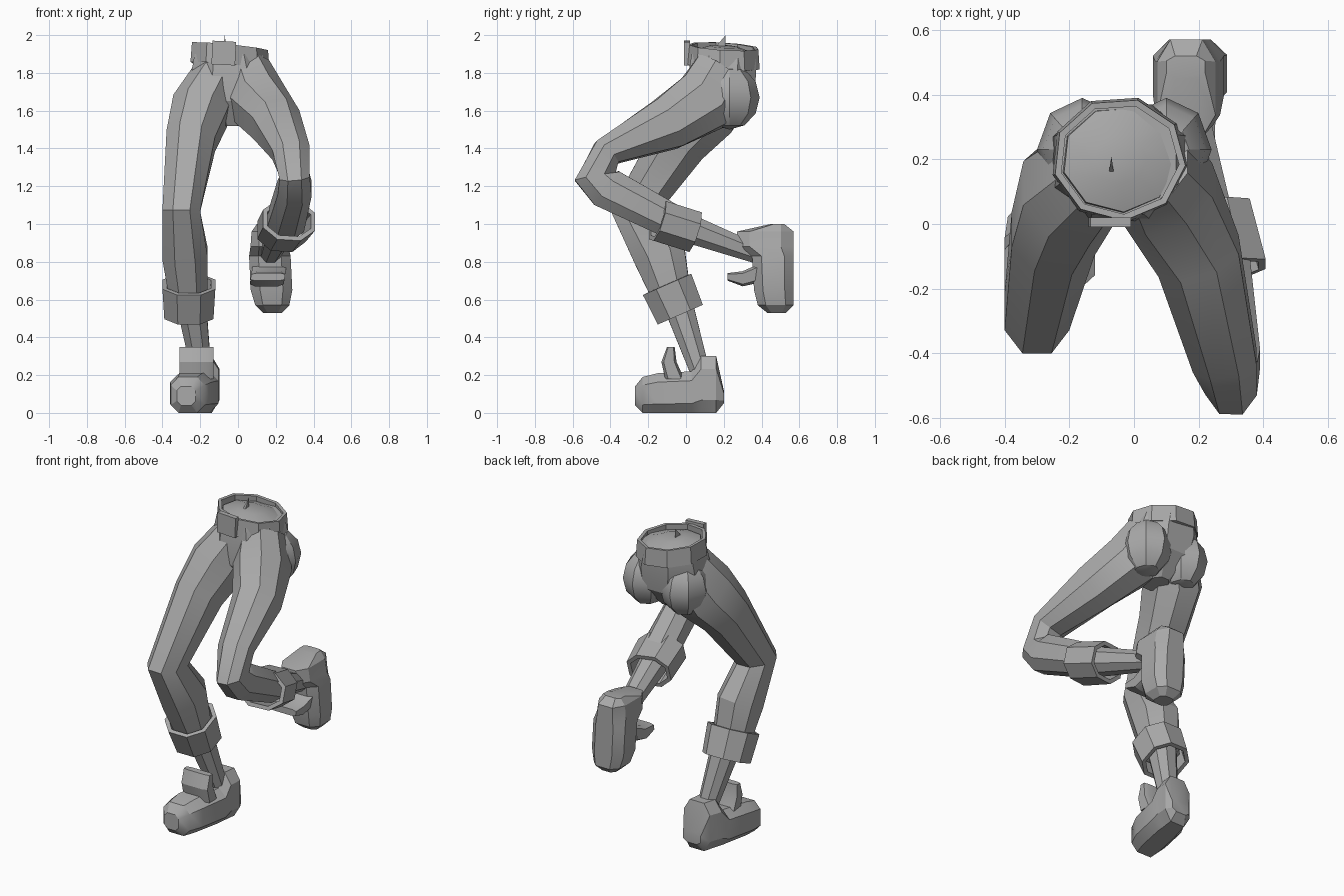
import bpy, bmesh, math
from mathutils import Matrix, Vector

if "Cube" in bpy.data.objects:
    bpy.data.objects.remove(bpy.data.objects["Cube"], do_unlink=True)

SIDEWAYS, FORWARD, UP = Vector((1, 0, 0)), Vector((0, 1, 0)), Vector((0, 0, 1))

grey = bpy.data.materials.new("plain grey")
grey.use_nodes = True
grey.diffuse_color = (.4, .4, .4, 1)
grey.node_tree.nodes["Principled BSDF"].inputs["Base Color"].default_value = grey.diffuse_color


def finish(name, bm, matrix=None, thickness=0):
    """Turn a bmesh into a named grey object: bands get thickness and flat faces,
    solid parts get sharp-edged smoothing."""
    if matrix:
        bm.transform(matrix)
    bmesh.ops.recalc_face_normals(bm, faces=bm.faces)
    mesh = bpy.data.meshes.new(name)
    bm.to_mesh(mesh)
    bm.free()
    mesh.materials.append(grey)
    part = bpy.data.objects.new(name, mesh)
    bpy.context.collection.objects.link(part)
    if thickness:
        modifier = part.modifiers.new("thickness", "SOLIDIFY")
        modifier.thickness = thickness
        modifier.offset = -1
        return
    bpy.ops.object.select_all(action="DESELECT")
    part.select_set(True)
    bpy.context.view_layer.objects.active = part
    bpy.ops.object.shade_smooth_by_angle(angle=math.radians(28))


def skin(loops, caps=True):
    """Bridge a list of equal point loops into a tube."""
    bm = bmesh.new()
    rings = [[bm.verts.new(point) for point in loop] for loop in loops]
    for lower, upper in zip(rings, rings[1:]):
        for i in range(len(lower)):
            bm.faces.new((lower[i - 1], lower[i], upper[i], upper[i - 1]))
    if caps:
        bm.faces.new(rings[0])
        bm.faces.new(rings[-1])
    return bm


def tube(path, wide, deep, along=None, corner=.45, caps=True):
    """Eight-sided tube through a path, with a half width and half depth at each point.
    Rings face along the path, or all in one given direction."""
    path = [Vector(point) for point in path]
    steps = [(b - a).normalized() for a, b in zip(path, path[1:])]
    quarter = [Vector((1, -corner)), Vector((1, corner))]
    octagon = []
    for turn in range(4):
        spin = Matrix.Rotation(math.pi / 2 * turn, 2)
        octagon += [spin @ point for point in quarter]
    loops = []
    for i, centre in enumerate(path):
        before, after = steps[max(i - 1, 0)], steps[min(i, len(steps) - 1)]
        facing = along or (before + after).normalized()
        across = (SIDEWAYS - facing * facing.x).normalized()
        through = facing.cross(across)
        loops.append([centre + across * wide[i] * p.x + through * deep[i] * p.y
                      for p in octagon])
    return skin(loops, caps)


# Pelvis
finish("pelvis", tube(
    path=[(-.05, .2, 1.9), (-.04, .19, 1.78), (-.03, .18, 1.65), (-.03, .16, 1.52)],
    wide=[.18, .21, .18, .06], deep=[.17, .18, .17, .08], along=UP))

# Trouser legs, from hip through knee to cuff
finish("left_trouser_leg", tube(
    path=[(.05, .2, 1.8), (.1, .1, 1.65), (.2, -.1, 1.53), (.28, -.42, 1.38),
          (.3, -.48, 1.25), (.3, -.42, 1.19), (.25, -.05, 1)],
    wide=[.12, .15, .13, .1, .08, .09, .1],
    deep=[.16, .17, .14, .08, .11, .11, .09]))
finish("right_trouser_leg", tube(
    path=[(-.1, .2, 1.8), (-.2, .1, 1.6), (-.25, -.03, 1.44), (-.3, -.27, 1.07),
          (-.28, -.14, .84), (-.26, -.07, .6)],
    wide=[.12, .15, .13, .1, .12, .1],
    deep=[.15, .18, .15, .13, .14, .1]))

# Buttocks, one per side
for side, sign in (("left", 1), ("right", -1)):
    bm = bmesh.new()
    bmesh.ops.create_uvsphere(bm, u_segments=8, v_segments=6, radius=1)
    finish(side + "_buttock", bm, Matrix.Translation((sign * .13 - .03, .23, 1.67))
           @ Matrix.Diagonal((.14, .16, .17, 1)))

# Turned-up cuffs
finish("left_cuff", tube(
    path=[(.27, -.15, 1.02), (.23, .04, .96)],
    wide=[.14, .13], deep=[.11, .11], caps=False), thickness=.025)
finish("right_cuff", tube(
    path=[(-.26, -.1, .68), (-.26, -.03, .52)],
    wide=[.14, .13], deep=[.14, .13], caps=False), thickness=.025)

# Ankles
finish("left_ankle", tube(
    path=[(.24, -.05, 1), (.17, .38, .84)], wide=[.08, .05], deep=[.08, .05]))
finish("right_ankle", tube(
    path=[(-.25, -.05, .6), (-.19, .08, .2)], wide=[.08, .05], deep=[.08, .05]))

# Shoes, toes turned out, sole lifted at both ends; the left is mirrored and toe-down
lengths = [-.27, -.23, -.15, .03, .08, .16, .2]
heights = [.14, .19, .21, .22, .3, .3, .12]
lifts = [.04, 0, 0, 0, 0, 0, .05]
toe_down = Matrix(((-1, .15, 0, -.05), (0, 0, -1, .57), (0, 1, 0, .8), (0, 0, 0, 1)))
for side, matrix in (("right", None), ("left", toe_down)):
    finish(side + "_shoe", tube(
        path=[(.2 * y - .22, y, (top + low) / 2)
              for y, top, low in zip(lengths, heights, lifts)],
        wide=[.05, .09, .11, .11, .1, .09, .06],
        deep=[(top - low) / 2 for top, low in zip(heights, lifts)],
        along=FORWARD, corner=.55), matrix)
    finish(side + "_shoe_tongue", tube(
        path=[(-.22, -.06, .18), (-.22, -.09, .27), (-.22, -.08, .35)],
        wide=[.09] * 3, deep=[.05, .04, .02], along=UP, corner=.7), matrix)


def waist_loop(height, scale):
    """Nine-sided waistline, tilted down towards the left and the back."""
    loop = []
    for i in range(9):
        angle = math.tau * i / 9 - .1
        x, y = .205 * scale * math.cos(angle), .19 * scale * math.sin(angle)
        loop.append((x - .045, y + .2, height - .1 * x - .06 * y))
    return loop


# Belt, with a shallow domed lid inside the waist
finish("belt", skin([waist_loop(1.835, 1.04), waist_loop(1.94, 1)], caps=False),
       thickness=.02)
finish("waist_lid", skin([waist_loop(1.85, .9), waist_loop(1.91, .86),
                          waist_loop(1.94, .4)]))

# Belt buckle
bm = bmesh.new()
bmesh.ops.create_cube(bm, size=1)
finish("buckle", bm, Matrix.Translation((-.075, .005, 1.905))
       @ Matrix.Rotation(math.radians(3), 4, "Y")
       @ Matrix.Diagonal((.125, .03, .125, 1)))

# Small pointed fold on the lid, leaning back
bm = bmesh.new()
bmesh.ops.create_cone(bm, segments=3, radius1=.5, radius2=0, depth=1, cap_ends=True)
for vert in bm.verts:
    if vert.co.z > 0:
        vert.co.y += .5
finish("waist_fold", bm, Matrix.Translation((-.07, .17, 1.965))
       @ Matrix.Diagonal((.02, .08, .07, 1)))
